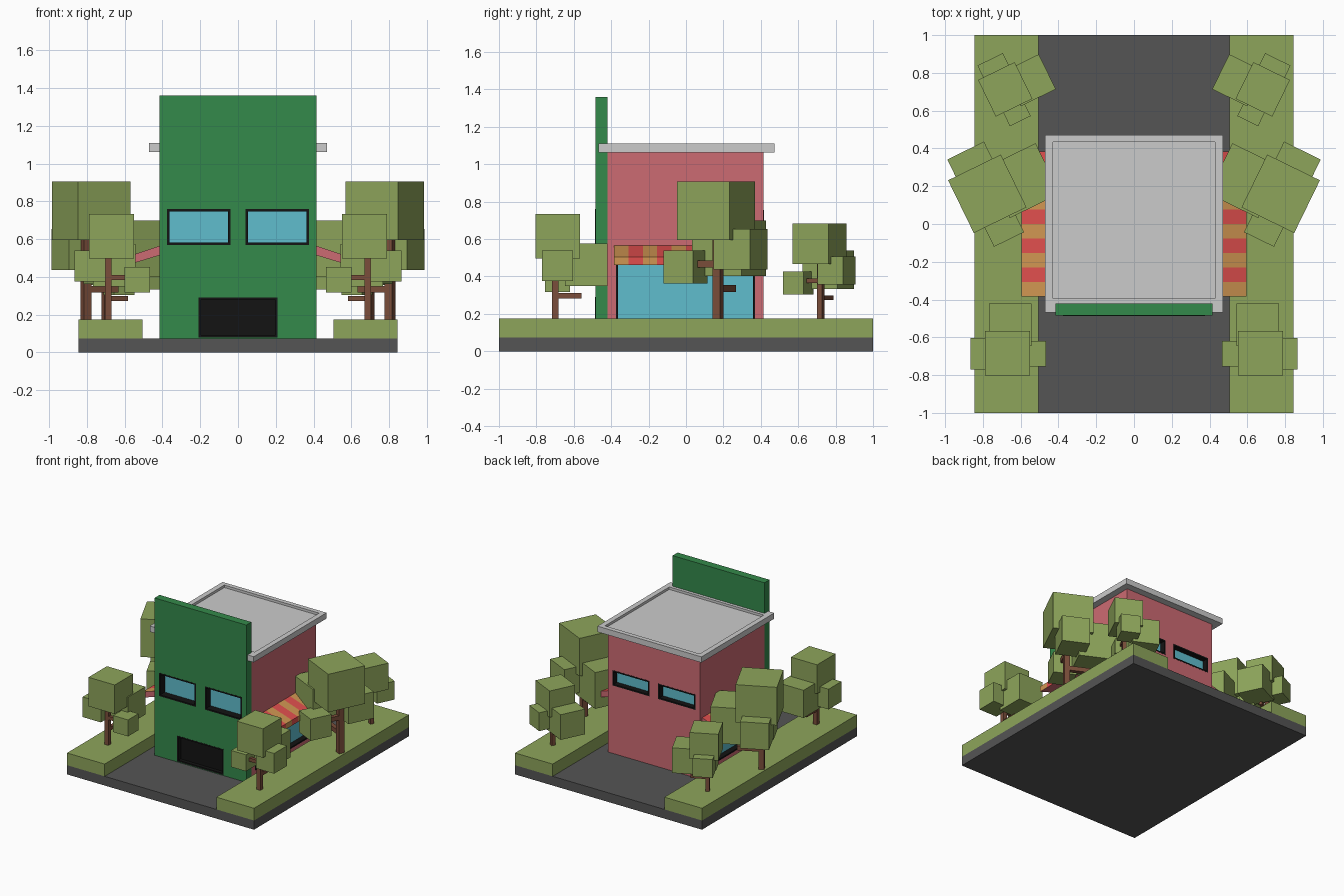
import bpy, bmesh, math
from mathutils import Matrix, Vector

if "Cube" in bpy.data.objects:
    bpy.data.objects.remove(bpy.data.objects["Cube"])


def mat(name, hexa):
    m = bpy.data.materials.new(name)
    lin = [(int(hexa[i:i + 2], 16) / 255) ** 2.2 for i in (0, 2, 4)]
    m.diffuse_color = (*lin, 1)
    m.use_nodes = True
    m.node_tree.nodes["Principled BSDF"].inputs["Base Color"].default_value = m.diffuse_color
    return m


ASPHALT, GRASS = mat("asphalt", "555555"), mat("grass", "8ca35b")
GREEN, PINK = mat("green", "37884c"), mat("pink", "cb6a72")
GLASS, BLACK = mat("glass", "60bccc"), mat("black", "1a1a1a")
BARK, RED, ORANGE = mat("bark", "7a4f3d"), mat("red", "e0504f"), mat("orange", "cf9553")


def boxes(name, spans, material=None, matrix=None):
    """One object from boxes given as ((x0, x1), (y0, y1), (z0, z1))."""
    bm = bmesh.new()
    for span in spans:
        c = [(a + b) / 2 for a, b in span]
        s = [abs(b - a) for a, b in span]
        bmesh.ops.create_cube(bm, size=1, matrix=Matrix.Translation(c) @ Matrix.Diagonal((*s, 1)))
    me = bpy.data.meshes.new(name)
    bm.to_mesh(me)
    bm.free()
    if material:
        me.materials.append(material)
    ob = bpy.data.objects.new(name, me)
    bpy.context.collection.objects.link(ob)
    if matrix:
        ob.matrix_world = matrix
    return ob


def cut(ob, spans):
    cutter = boxes("cutter", spans)
    mod = ob.modifiers.new("cut", "BOOLEAN")
    mod.operation, mod.solver, mod.object = "DIFFERENCE", "EXACT", cutter
    bpy.context.view_layer.objects.active = ob
    bpy.ops.object.modifier_apply(modifier=mod.name)
    bpy.data.objects.remove(cutter)


def window(name, u, z, y0, y1, side=False, t=0.012, glass=GLASS):
    """Black reveal and a sunken pane; y0 is the outer face, y1 the pane."""
    def place(a, d, h):
        return (d, a, h) if side else (a, d, h)
    (u0, u1), (z0, z1) = u, z
    d = (y0, y1)
    boxes(name + "_frame", [place((u0, u0 + t), d, z), place((u1 - t, u1), d, z),
                            place((u0 + t, u1 - t), d, (z0, z0 + t)),
                            place((u0 + t, u1 - t), d, (z1 - t, z1))], BLACK)
    e = 0.006 if y0 > y1 else -0.006
    boxes(name + "_pane", [place((u0 + t, u1 - t), (y1, y1 + e), (z0 + t, z1 - t))], glass)


# Ground
boxes("base", [((-.845, .845), (-1, 1), (0, .075))], ASPHALT)
for s in (-1, 1):
    boxes("grass_strip", [((s * .505, s * .845), (-1, 1), (.075, .175))], GRASS)

# Main building with recesses for side and back windows
WX = [(-.375, -.04), (.04, .375)]
SIDE_Y, SIDE_Z, BACK_Z = (-.375, .37), (.13, .52), (.63, .755)
walls = boxes("walls", [((-.415, .415), (-.42, .415), (.075, 1.065))], PINK)
cut(walls, [(u, (.365, .5), BACK_Z) for u in WX]
    + [((s * .365, s * .5), SIDE_Y, SIDE_Z) for s in (-1, 1)])
for u in WX:
    window("back_window", u, BACK_Z, .416, .365)
for s in (-1, 1):
    window("side_window", SIDE_Y, SIDE_Z, s * .416, s * .365, side=True)

# Tall front facade with two windows and a doorway
facade = boxes("facade", [((-.415, .415), (-.485, -.42), (.075, 1.36))], GREEN)
FRONT_Z, DOOR_X, DOOR_Z = (.57, .76), (-.21, .21), (.08, .29)
cut(facade, [(u, (-.6, -.3), FRONT_Z) for u in WX] + [(DOOR_X, (-.6, -.45), DOOR_Z)])
for u in WX:
    window("front_window", u, FRONT_Z, -.486, -.421)
window("door", DOOR_X, DOOR_Z, -.486, -.45, glass=BLACK)

# Roof slab with a raised rim
roof = boxes("roof", [((-.47, .47), (-.468, .472), (1.063, 1.11))])
cut(roof, [((-.428, .428), (-.395, .435), (1.09, 1.3))])


# Striped sloping awnings: top and lip striped, ends and underside pink
def awning(s, n=10):
    bm = bmesh.new()
    profile = [(.415, .565), (.595, .505), (.595, .46), (.415, .515)]
    rows = [[bm.verts.new((s * x, -.385 + .77 * i / n, z)) for x, z in profile]
            for i in range(n + 1)]
    for i in range(n):
        for k in range(4):
            j = (k + 1) % 4
            f = bm.faces.new((rows[i][k], rows[i][j], rows[i + 1][j], rows[i + 1][k]))
            f.material_index = 1 + i % 2 if k < 2 else 0
    bm.faces.new(rows[0])
    bm.faces.new(rows[-1])
    bmesh.ops.recalc_face_normals(bm, faces=bm.faces)
    me = bpy.data.meshes.new("awning")
    bm.to_mesh(me)
    bm.free()
    for m in (PINK, ORANGE, RED):
        me.materials.append(m)
    bpy.context.collection.objects.link(bpy.data.objects.new("awning", me))


# Blocky tree, relative to the centre of its crown; s mirrors it
def tree(s, x, y, scale, angle):
    m = (Matrix.Translation((s * x, y, .175)) @ Matrix.Rotation(s * math.radians(angle), 4, "Z")
         @ Matrix.Scale(scale, 4))
    leaves = [(0, 0, .44, .237), (-.015, .152, .2875, .226),
              (.113, -.002, .2825, .165), (-.137, -.002, .21, .135)]
    spans = [tuple((c - w / 2, c + w / 2) for c in (s * a, b, h)) for a, b, h, w in leaves]
    boxes("tree_leaves", spans, GRASS, m)
    wood = [((0, .034), (-.032, .002), (0, .34)),
            ((.004, .03), (-.02, .125), (.108, .136)),
            ((-.09, .01), (-.028, -.002), (.208, .236)),
            ((.02, .08), (-.028, -.002), (.25, .278))]
    boxes("tree_trunk", [((s * a, s * b), yy, zz) for (a, b), yy, zz in wood], BARK, m)


for s in (-1, 1):
    awning(s)
    tree(s, .67, -.685, 1, 0)
    tree(s, .777, .16, 1.31, 64)
    tree(s, .682, .713, .91, 64)
